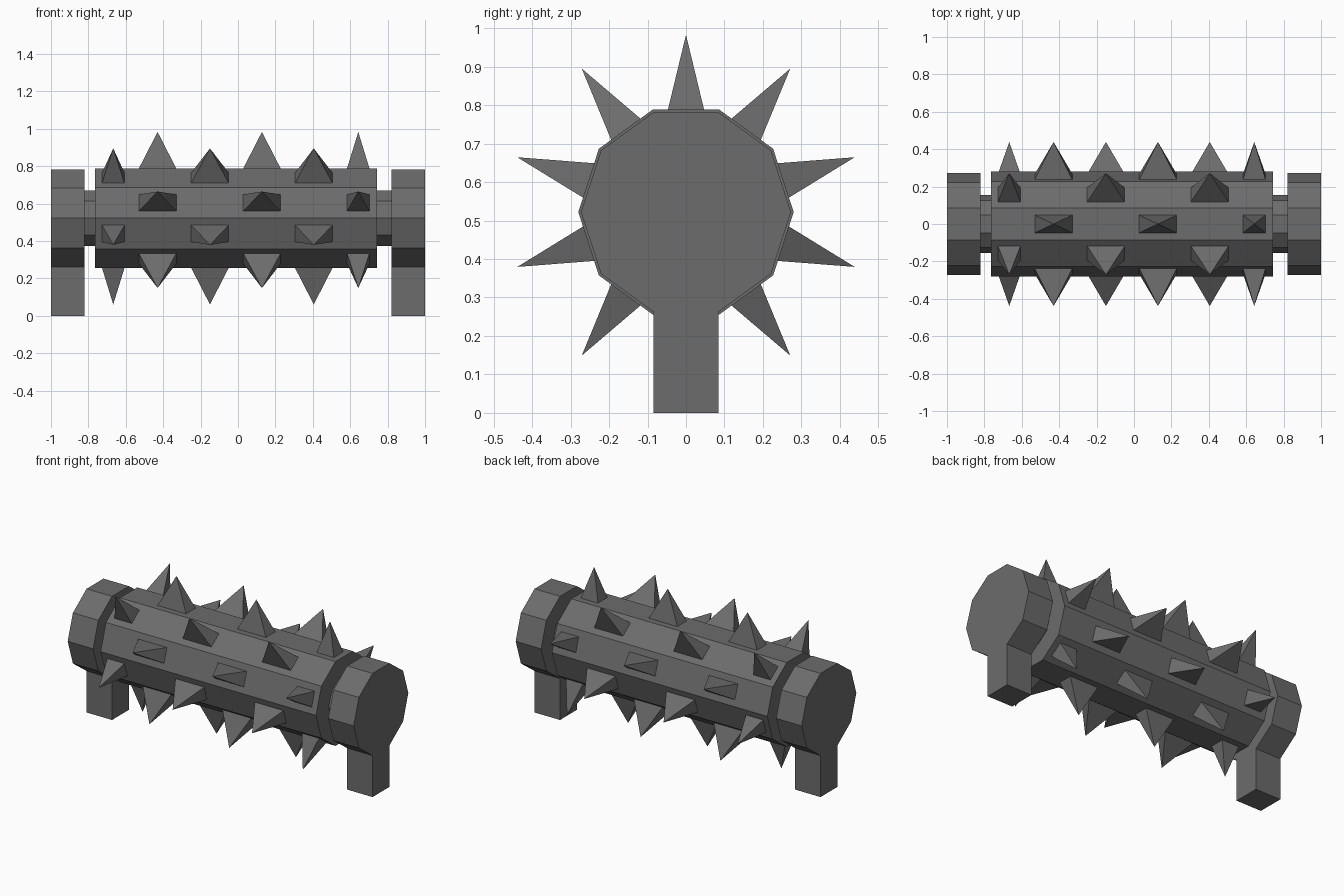
import bpy, bmesh, math

cube = bpy.data.objects.get("Cube")
if cube:
    bpy.data.objects.remove(cube, do_unlink=True)

AXIS_Z = 0.522      # height of the roller axis
SIDES = 10
DRUM_R = 0.28
APOTHEM = DRUM_R * math.cos(math.pi / SIDES)
TIP_R = 0.461       # axis to spike tip

grey = bpy.data.materials.new("dark_grey_metal")
grey.use_nodes = True
colour = (0.15, 0.15, 0.15, 1)
grey.diffuse_color = colour
grey.node_tree.nodes["Principled BSDF"].inputs["Base Color"].default_value = colour


def finish(name, bm):
    bmesh.ops.recalc_face_normals(bm, faces=bm.faces)
    mesh = bpy.data.meshes.new(name)
    bm.to_mesh(mesh)
    bm.free()
    mesh.materials.append(grey)
    obj = bpy.data.objects.new(name, mesh)
    bpy.context.collection.objects.link(obj)
    return obj


def decagon(radius):
    """(y, z) points with a flat side on top, starting at the lower right corner."""
    start = -math.pi / 2 + math.pi / SIDES
    angles = [start + i * math.tau / SIDES for i in range(SIDES)]
    return [(radius * math.cos(a), AXIS_Z + radius * math.sin(a)) for a in angles]


def prism(name, profile, x0, x1):
    bm = bmesh.new()
    face = bm.faces.new([bm.verts.new((x0, y, z)) for y, z in profile])
    out = bmesh.ops.extrude_face_region(bm, geom=[face], use_keep_orig=True)
    moved = [v for v in out["geom"] if isinstance(v, bmesh.types.BMVert)]
    bmesh.ops.translate(bm, verts=moved, vec=(x1 - x0, 0, 0))
    return finish(name, bm)


def spike(name, x, half_width, angle):
    """Four-sided pyramid on the drum face at the given angle, sunk slightly."""
    sink = 0.01
    grow = (TIP_R - APOTHEM + sink) / (TIP_R - APOTHEM)
    w, d, r = half_width * grow, 0.047 * grow, APOTHEM - sink
    c, s = math.cos(angle), math.sin(angle)

    def place(px, across, out):
        return (x + px, out * c - across * s, AXIS_Z + out * s + across * c)

    bm = bmesh.new()
    base = [bm.verts.new(place(px, py, r))
            for px, py in ((-w, -d), (w, -d), (w, d), (-w, d))]
    tip = bm.verts.new(place(0, 0, TIP_R))
    bm.faces.new(base)
    for i in range(4):
        bm.faces.new((base[i], base[(i + 1) % 4], tip))
    return finish(name, bm)


# Roller and axle
prism("roller_drum", decagon(DRUM_R), -0.765, 0.742)
prism("axle", decagon(0.155), -0.83, 0.83)

# End supports: a decagon head with the leg running down from its bottom side
head = decagon(0.273)
half_leg = head[0][0]
support = head + [(-half_leg, 0), (half_leg, 0)]
prism("right_support", support, -1, -0.822)
prism("left_support", support, 0.822, 1)

# Spikes: two staggered rows alternating around the drum
WIDE, NARROW = 0.1, 0.06
ROWS = (
    ((-0.43, WIDE), (0.128, WIDE), (0.643, NARROW)),
    ((-0.667, NARROW), (-0.15, WIDE), (0.405, WIDE)),
)
for side in range(SIDES):
    angle = math.pi / 2 + side * math.tau / SIDES
    for n, (x, width) in enumerate(ROWS[side % 2]):
        spike(f"spike_{side + 1}_{n + 1}", x, width, angle)
